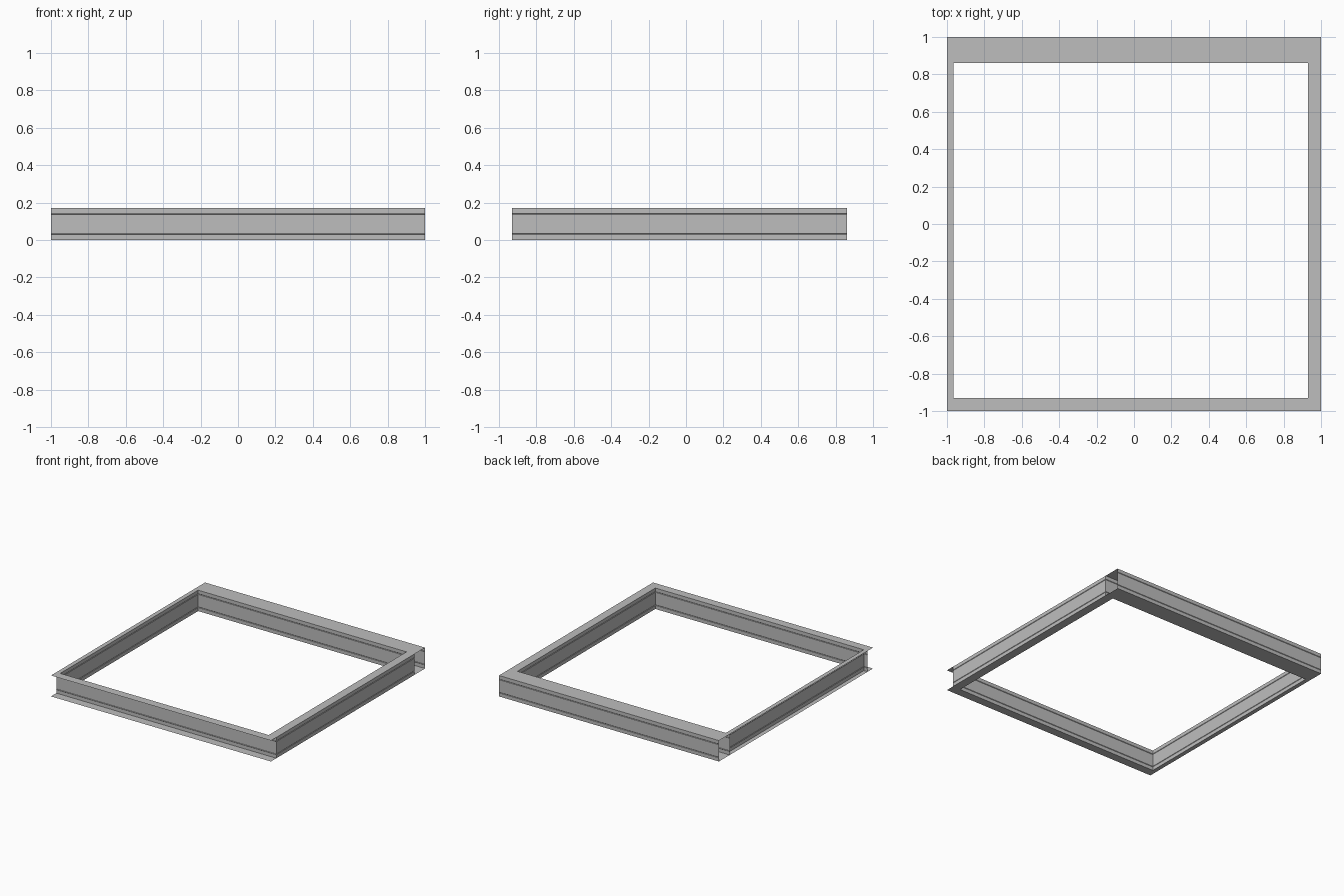
import bpy
import bmesh
from mathutils import Vector

cube = bpy.data.objects.get("Cube")
if cube:
    bpy.data.objects.remove(cube, do_unlink=True)

HEIGHT = 0.172
RIB_HEIGHTS = (0.032, 0.14)
RIB_HALF, RIB_DEPTH = 0.003, 0.003

steel = bpy.data.materials.new("galvanised grey")
steel.use_nodes = True
grey = (0.515, 0.515, 0.515, 1)
steel.diffuse_color = grey
steel.node_tree.nodes["Principled BSDF"].inputs["Base Color"].default_value = grey


def channel_profile(flange):
    """Open sheet section: flange, ribbed web, flange, as (depth, height)."""
    points = [(flange, 0), (0, 0)]
    for z in RIB_HEIGHTS:
        points += [(0, z - RIB_HALF), (RIB_DEPTH, z), (0, z + RIB_HALF)]
    return points + [(0, HEIGHT), (flange, HEIGHT)]


def channel(name, start, end, opening, flange):
    """Sweep the section along the web line; the flanges point to opening."""
    start, end, opening = Vector(start), Vector(end), Vector(opening)
    bm = bmesh.new()
    rows = []
    for base in (start, end):
        rows.append([bm.verts.new(base + opening * d + Vector((0, 0, z)))
                     for d, z in channel_profile(flange)])
    for i in range(len(rows[0]) - 1):
        face = bm.faces.new((rows[0][i], rows[1][i], rows[1][i + 1], rows[0][i + 1]))
        # Outer side of the sheet faces away from the channel interior
        face.normal_update()
        inside = (start + end) / 2 + opening * flange / 2 + Vector((0, 0, HEIGHT / 2))
        if face.normal.dot(face.calc_center_median() - inside) < 0:
            face.normal_flip()
    mesh = bpy.data.meshes.new(name)
    bm.to_mesh(mesh)
    bm.free()
    mesh.materials.append(steel)
    bpy.context.collection.objects.link(bpy.data.objects.new(name, mesh))


LONG, SHORT = 0.07, 0.035       # flange widths of the joists and side studs
FRONT = -1 + LONG               # side studs run between these two lines
BACK = 1 - 2 * LONG

# Single front channel, opening outward
channel("front_channel", (-1, FRONT, 0), (1, FRONT, 0), (0, -1, 0), LONG)

# Back box made of two channels toe to toe
channel("back_inner_channel", (-1, BACK, 0), (1, BACK, 0), (0, 1, 0), LONG)
channel("back_outer_channel", (-1, 1, 0), (1, 1, 0), (0, -1, 0), LONG)

# Single channel on the -x side, opening outward
x = -1 + SHORT
channel("right_side_channel", (x, FRONT, 0), (x, BACK, 0), (-1, 0, 0), SHORT)

# Box of two channels on the +x side
x = 1 - 2 * SHORT
channel("left_inner_channel", (x, FRONT, 0), (x, BACK, 0), (1, 0, 0), SHORT)
channel("left_outer_channel", (1, FRONT, 0), (1, BACK, 0), (-1, 0, 0), SHORT)
